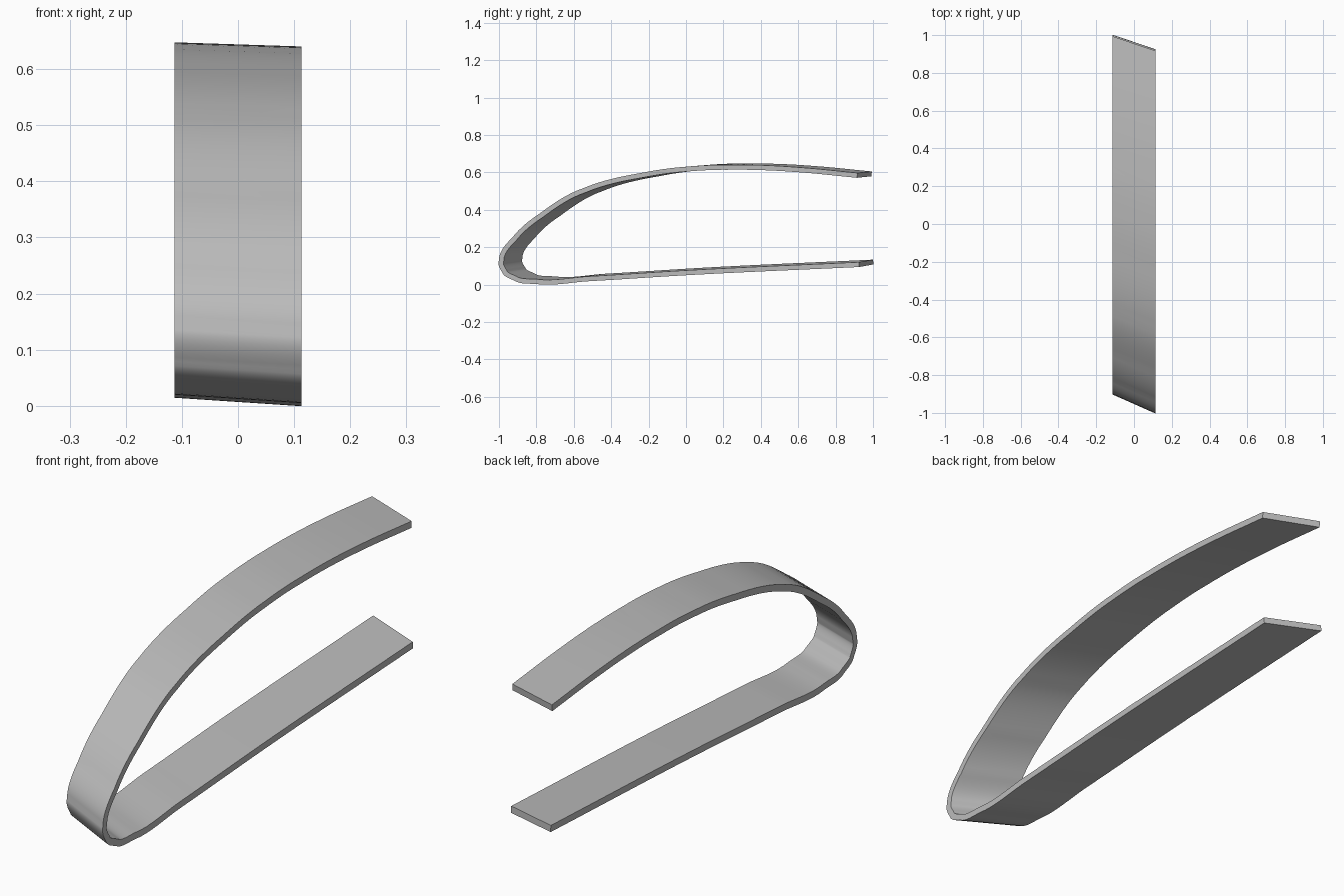
import bpy, bmesh, math
from mathutils import Vector

cube = bpy.data.objects.get("Cube")
if cube:
    bpy.data.objects.remove(cube)

HALF_WIDTH = 0.113
THICKNESS = 0.026
TAPER, SHIFT_Y, SHIFT_Z = 0.988, 0.088, 0.015
STEPS = 8

# Outer profile (y, z) from the upper end around the nose to the lower end
OUTER = [Vector(p) for p in (
    (0.917, 0.597), (0.6, 0.627), (0.22, 0.64), (0.0, 0.63), (-0.25, 0.595),
    (-0.55, 0.515), (-0.785, 0.378), (-0.93, 0.25), (-1.0, 0.13),
    (-0.982, 0.065), (-0.92, 0.022), (-0.8, 0.003), (-0.52, 0.018),
    (0.0, 0.05), (0.925, 0.094))]


def smooth_path(points):
    """Chord-scaled Hermite spline through the points."""
    ext = [points[0] * 2 - points[1]] + points + [points[-1] * 2 - points[-2]]
    path = []
    for a, b, c, d in zip(ext, ext[1:], ext[2:], ext[3:]):
        span = (c - b).length
        m0 = ((b - a).normalized() * span + (c - b) * (b - a).length) / (span + (b - a).length)
        m1 = ((d - c).normalized() * span + (c - b) / span * (d - c).length) / (span + (d - c).length)
        m0 = m0.normalized() * span
        m1 = m1.normalized() * span
        for i in range(STEPS):
            t = i / STEPS
            path.append(b * (2*t**3 - 3*t**2 + 1) + m0 * (t**3 - 2*t**2 + t)
                        + c * (3*t**2 - 2*t**3) + m1 * (t**3 - t**2))
    return path + [points[-1]]


def inset(path):
    """Offset the path inward by the sheet thickness."""
    result = []
    for i, p in enumerate(path):
        tangent = (path[min(i + 1, len(path) - 1)] - path[max(i - 1, 0)]).normalized()
        result.append(p + Vector((-tangent.y, tangent.x)) * THICKNESS)
    return result


outer = smooth_path(OUTER)
inner = inset(outer)

# Bent strip: four rails joined by quads and capped at both ends
bm = bmesh.new()
rings = []
for o, i in zip(outer, inner):
    near = [bm.verts.new((HALF_WIDTH, p.x, p.y)) for p in (o, i)]
    far = [bm.verts.new((-HALF_WIDTH, p.x * TAPER + SHIFT_Y, p.y * TAPER + SHIFT_Z))
           for p in (i, o)]
    rings.append(near + far)
for r, s in zip(rings, rings[1:]):
    for k in range(4):
        n = (k + 1) % 4
        bm.faces.new((r[k], r[n], s[n], s[k]))
bm.faces.new(rings[0])
bm.faces.new(rings[-1])
bmesh.ops.recalc_face_normals(bm, faces=bm.faces)

mesh = bpy.data.meshes.new("curved_strip")
bm.to_mesh(mesh)
bm.free()
strip = bpy.data.objects.new("curved_strip", mesh)
bpy.context.collection.objects.link(strip)

# Plain grey finish
grey = bpy.data.materials.new("light_grey")
grey.use_nodes = True
color = (0.5, 0.5, 0.5, 1.0)
grey.diffuse_color = color
grey.node_tree.nodes["Principled BSDF"].inputs["Base Color"].default_value = color
mesh.materials.append(grey)

bpy.ops.object.select_all(action='DESELECT')
strip.select_set(True)
bpy.context.view_layer.objects.active = strip
bpy.ops.object.shade_smooth_by_angle(angle=math.radians(35))
